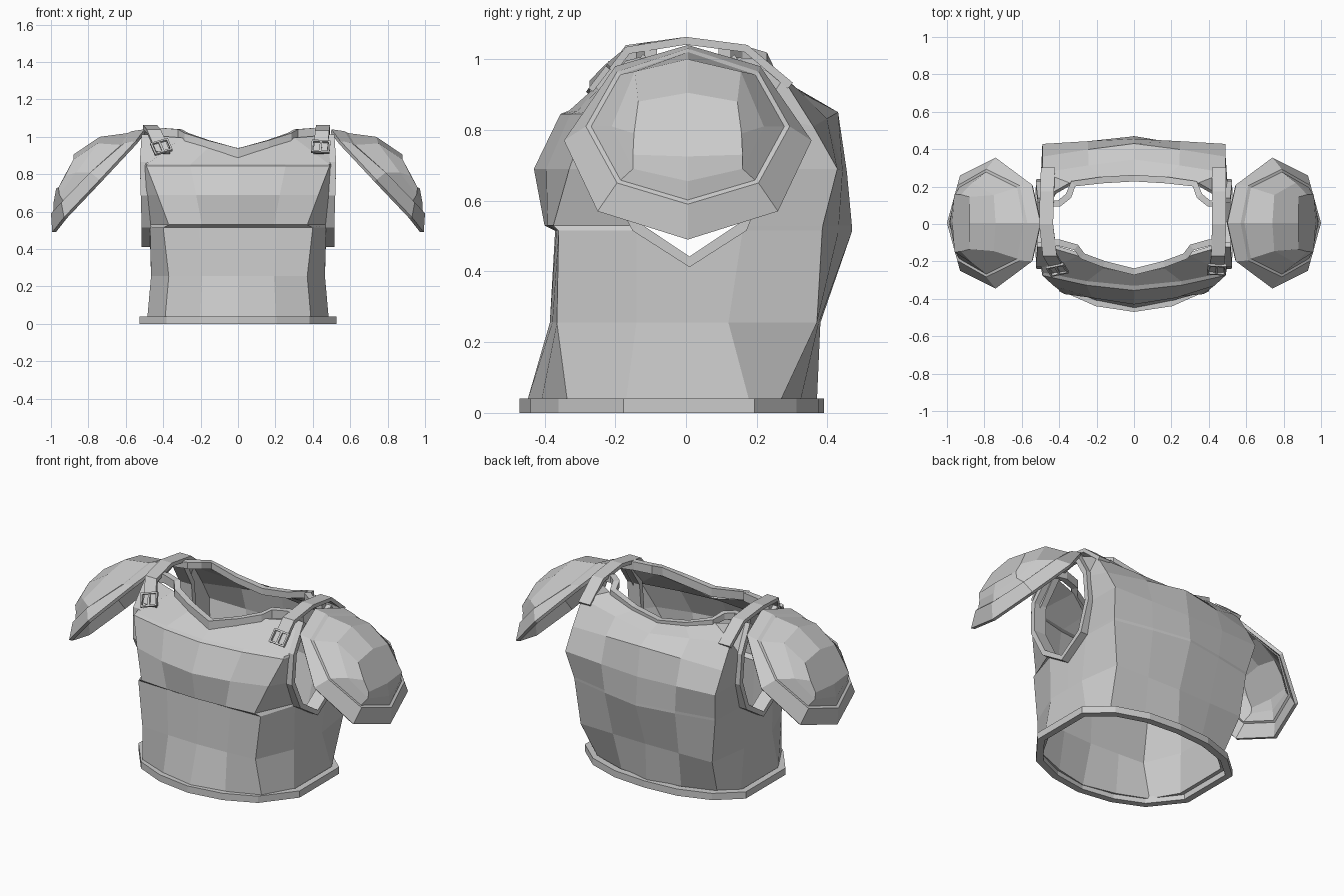
import bpy
import bmesh
from mathutils import Vector

if "Cube" in bpy.data.objects:
    bpy.data.objects.remove(bpy.data.objects["Cube"])

metal = bpy.data.materials.new("grey_metal")
metal.diffuse_color = (0.6, 0.6, 0.6, 1)
metal.use_nodes = True
metal.node_tree.nodes["Principled BSDF"].inputs["Base Color"].default_value = metal.diffuse_color


def finish(name, bm, recalc=True, thickness=0, mirror=False):
    loose = [v for v in bm.verts if not v.link_faces]
    bmesh.ops.delete(bm, geom=loose, context='VERTS')
    if recalc:
        bmesh.ops.recalc_face_normals(bm, faces=bm.faces)
    me = bpy.data.meshes.new(name)
    bm.to_mesh(me)
    bm.free()
    me.materials.append(metal)
    ob = bpy.data.objects.new(name, me)
    bpy.context.collection.objects.link(ob)
    if thickness:
        mod = ob.modifiers.new("thickness", 'SOLIDIFY')
        mod.thickness = thickness
        mod.offset = -1
    if mirror:
        ob.modifiers.new("mirror", 'MIRROR')
    return ob


def sweep(name, path, up, height, width, closed=False, mirror=False):
    """Rectangular bar along a path; height runs along the up direction."""
    pts = [Vector(p) for p in path]
    up = Vector(up).normalized()
    n = len(pts)
    bm = bmesh.new()
    rings = []
    for i, p in enumerate(pts):
        if closed:
            a, b = pts[i - 1], pts[(i + 1) % n]
        else:
            a, b = pts[max(i - 1, 0)], pts[min(i + 1, n - 1)]
        t = (p - a).normalized() + (b - p).normalized()
        s = t.cross(up).normalized() * width / 2
        h = up * height / 2
        rings.append([bm.verts.new(q) for q in (p + s + h, p + s - h, p - s - h, p - s + h)])
    for i in range(n if closed else n - 1):
        r0, r1 = rings[i], rings[(i + 1) % n]
        for k in range(4):
            j = (k + 1) % 4
            bm.faces.new((r0[k], r0[j], r1[j], r1[k]))
    if not closed:
        bm.faces.new(rings[0])
        bm.faces.new(rings[-1][::-1])
    return finish(name, bm, mirror=mirror)


def both_sides(half):
    """Extend a half loop that starts and ends at x = 0 to the other side."""
    return half + [(-x, y, z) for x, y, z in reversed(half[1:-1])]


# Cuirass: z, front centre y, front corner, side x + front/back y, back corner (x, y, z), back centre (y, z)
rows = [
    (.03, -.45, (.39, -.335), (.485, -.17, .18), (.39, .265, .03), (.37, .03)),
    (.255, -.385, (.37, -.365), (.465, -.14, .12), (.43, .37, .255), (.38, .255)),
    (.515, -.37, (.40, -.36), (.47, -.14, .16), (.46, .385, .515), (.47, .515)),
    (.53, -.40, (.37, -.375), (.472, -.15, .17), (.462, .387, .53), (.469, .53)),
    (.69, -.43, (.43, -.33), (.49, -.23, .23), (.49, .428, .69), (.455, .68)),
    (.845, -.355, (.49, -.275), (.50, -.22, .22), (.49, .36, .81), (.43, .85)),
    (.855, -.33, (.485, -.26), (.50, -.215, .215), (.487, .275, .945), (.345, .895)),
]
HOLE_ROW = 2


def half_ring(i, row):
    z, yf, (fx, fy), (sx, s0, s1), (bx, by, bz), (yb, zb) = row
    return [(0, yf, z), (fx * .52, yf + (fy - yf) * .35, z), (fx, fy, z), (sx, s0, z),
            (sx, .01, .43 if i == HOLE_ROW else z), (sx, s1, z), (bx, by, bz),
            (bx * .5, yb + (by - yb) * .45, zb + (bz - zb) * .45), (0, yb, zb)]


rings = [half_ring(i, r) for i, r in enumerate(rows)]
rings.append([(0, -.27, .89), (.16, -.235, .94), (.30, -.17, .995), (.485, -.115, 1.01),
              (.485, 0, 1.01), (.485, .14, 1.005), (.345, .22, 1.0), (.17, .25, .95), (0, .26, .925)])
bm = bmesh.new()
grid = [[bm.verts.new(p) for p in both_sides(r)] for r in rings]
for r in range(len(grid) - 1):
    for c in range(16):
        if r >= HOLE_ROW and c in (3, 4, 11, 12):      # arm holes
            continue
        d = (c + 1) % 16
        bm.faces.new((grid[r][c], grid[r][d], grid[r + 1][d], grid[r + 1][c]))
finish("cuirass", bm, recalc=False, thickness=.025)

# Waist rim
waist = [(0, -.45, .02), (.2, -.42, .02), (.37, -.345, .02), (.508, -.17, .02),
         (.508, .185, .02), (.38, .295, .02), (.2, .355, .02), (0, .37, .02)]
sweep("waist_rim", both_sides(waist), (0, 0, 1), .04, .04, closed=True)

# Neck rims, front and back
front = [(0, -.255, .914), (.16, -.215, .957), (.275, -.172, .995), (.31, -.125, 1.015),
         (.40, -.10, 1.022), (.485, -.10, 1.01)]
back = [(0, .245, .922), (.17, .235, .95), (.325, .215, 1.0), (.35, .15, 1.02),
        (.40, .11, 1.022), (.485, .11, 1.01)]
for name, half, height in (("neck_rim_front", front, .05), ("neck_rim_back", back, .038)):
    path = [(-x, y, z) for x, y, z in reversed(half[1:])] + half
    sweep(name, path, (0, 0, 1), height, .035)

# Arm hole rims
hole = [(.475, .125, 1.005), (.485, .215, .86), (.48, .225, .69), (.475, .16, .525), (.475, .01, .427),
        (.475, -.14, .525), (.48, -.225, .69), (.485, -.215, .86), (.475, -.11, 1.005)]
sweep("arm_hole_rim", hole, (1, 0, 0), .08, .03, mirror=True)

# Shoulder straps with buckles; the left strap slants inward at the front
straps = {
    "right": [(.44, -.25, .915), (.45, -.165, 1.025), (.455, 0, 1.052), (.455, .17, 1.03), (.455, .295, .925)],
    "left": [(-.40, -.25, .915), (-.45, -.165, 1.03), (-.47, 0, 1.052), (-.465, .17, 1.03), (-.46, .295, .925)],
}
for side, path in straps.items():
    sweep(side + "_strap", path, (1, 0, 0), .075, .022)
    end = Vector(path[0])
    along = (Vector(path[1]) - end).normalized()
    across = (Vector((1, 0, 0)) - along * along.x).normalized()
    out = across.cross(along)
    if out.y > 0:
        out = -out
    c = end + along * .03 + out * .014
    frame = [c + across * a * .045 + along * b * .035 for a, b in ((-1, -1), (1, -1), (1, 1), (-1, 1))]
    sweep(side + "_buckle", frame, out, .016, .014, closed=True)
    sweep(side + "_buckle_prong", [c - along * .035, c + along * .035], out, .012, .012)

# Shoulder pads: rings of (x, half width y, z) from top to bottom, outer edge to crown
pad_rings = [
    [(.50, 0, 1.04), (.545, .205, .98), (.74, .35, .77), (.93, .255, .57), (.993, 0, .49)],
    [(.57, 0, 1.03), (.61, .20, .965), (.79, .288, .81), (.945, .20, .65), (1.0, 0, .59)],
    [(.59, 0, 1.02), (.625, .19, .957), (.79, .273, .81), (.935, .19, .658), (.988, 0, .602)],
    [(.74, 0, 1.0), (.75, .15, .965), (.865, .215, .81), (.955, .155, .69), (.985, 0, .655)],
    [(.88, 0, .905), (.88, .14, .88), (.925, .152, .79), (.96, .155, .73), (.972, 0, .725)],
]
bm = bmesh.new()
loops = []
for ring in pad_rings:
    full = [(x, -y, z) for x, y, z in ring] + ring[-2:0:-1]
    loops.append([bm.verts.new((x, y + .005, z)) for x, y, z in full])
for a, b in zip(loops, loops[1:]):
    for i in range(8):
        j = (i + 1) % 8
        bm.faces.new((a[i], a[j], b[j], b[i]))
bm.faces.new(loops[-1])
finish("shoulder_pad", bm, recalc=False, thickness=.02, mirror=True)
